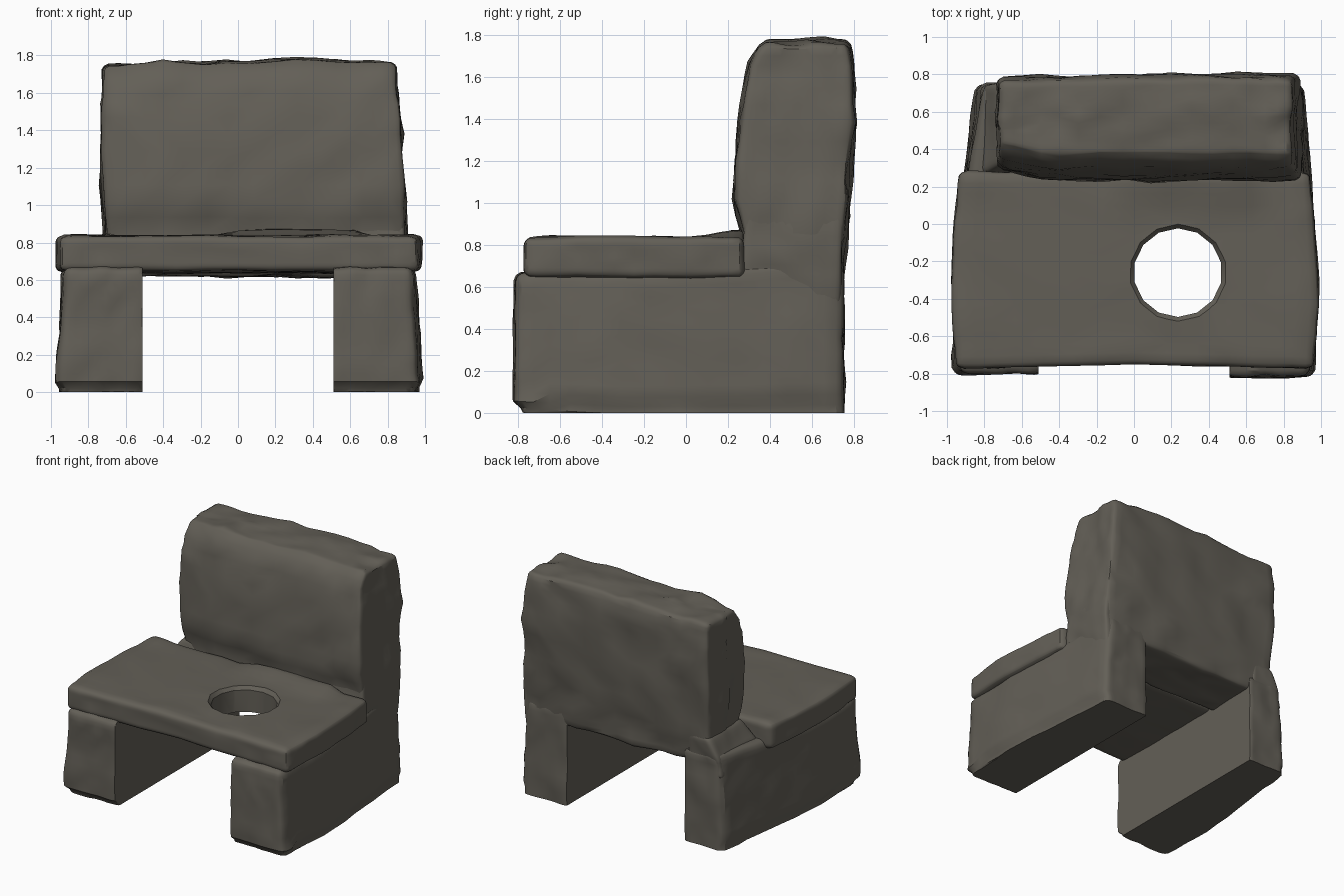
import bpy, bmesh, math
from mathutils import Vector, noise

default = bpy.data.objects.get("Cube")
if default:
    bpy.data.objects.remove(default)

# Single weathered stone colour
stone = bpy.data.materials.new("grey_brown_stone")
stone.use_nodes = True
colour = (0.125, 0.115, 0.095, 1)
stone.diffuse_color = colour
bsdf = stone.node_tree.nodes["Principled BSDF"]
bsdf.inputs["Base Color"].default_value = colour
bsdf.inputs["Roughness"].default_value = 0.9


def ring_at(rings, t):
    """Blend the ring sizes at position t along the block."""
    for a, b in zip(rings, rings[1:]):
        if t <= b[0]:
            f = (t - a[0]) / (b[0] - a[0])
            return [p + (q - p) * f for p, q in zip(a[1:], b[1:])]
    return rings[-1][1:]


def rough_block(name, axis, rings, radius=0.05, rough=0.013, cuts=15):
    """Loft rings (position, low u, high u, low v, high v) into a worn stone block."""
    others = [i for i in range(3) if i != axis]
    bm = bmesh.new()
    bmesh.ops.create_cube(bm, size=2)
    bmesh.ops.subdivide_edges(bm, edges=bm.edges[:], cuts=cuts, use_grid_fill=True)
    start, end = rings[0][0], rings[-1][0]
    for v in bm.verts:
        # crowd the grid towards the edges so that they can be rounded
        c = [0.75 * math.sin(k * math.pi / 2) + 0.25 * k for k in v.co]
        t = start + (end - start) * (c[axis] + 1) / 2
        u0, u1, v0, v1 = ring_at(rings, t)
        low, high = Vector(), Vector()
        low[axis], high[axis] = start, end
        low[others[0]], high[others[0]] = u0, u1
        low[others[1]], high[others[1]] = v0, v1
        p = Vector([lo + (hi - lo) * (k + 1) / 2 for lo, hi, k in zip(low, high, c)])
        core = Vector([min(max(k, lo + radius), hi - radius) for k, lo, hi in zip(p, low, high)])
        d = p - core
        if d.length > radius:
            p = core + d.normalized() * radius
        v.co = p
    bm.normal_update()
    # chipped, lumpy surface: broad swells, small lumps and hewn dents
    for v in bm.verts:
        dent = abs(noise.noise(v.co * 5 + Vector((7, 3, 1))))
        lump = noise.noise(v.co * 4) + 0.5 * noise.noise(v.co * 9) + 0.8 * (0.2 - dent)
        v.co += v.normal * lump * rough
        v.co.z = max(v.co.z, 0)
    # hewn triangles give the surface its broken planes
    bmesh.ops.recalc_face_normals(bm, faces=bm.faces[:])
    bmesh.ops.triangulate(bm, faces=bm.faces[:])
    mesh = bpy.data.meshes.new(name)
    bm.to_mesh(mesh)
    bm.free()
    mesh.materials.append(stone)
    obj = bpy.data.objects.new(name, mesh)
    bpy.context.collection.objects.link(obj)
    return obj


def cut_round(target, x, y, z, r_low, r_high, depth):
    """Cut a round, optionally flared, hole."""
    bpy.ops.mesh.primitive_cone_add(vertices=14, radius1=r_low, radius2=r_high,
                                    depth=depth, location=(x, y, z))
    cutter = bpy.context.object
    cutter.hide_render = True
    mod = target.modifiers.new("hole", 'BOOLEAN')
    mod.object, mod.solver = cutter, 'EXACT'
    bpy.context.view_layer.objects.active = target
    bpy.ops.object.modifier_apply(modifier=mod.name)
    bpy.data.objects.remove(cutter)


# Side legs, lofted from front to back: y, then x range and z range
right_leg = rough_block("right_leg", 1, [
    (-0.80, -0.96, -0.48, -0.02, 0.67), (-0.3, -0.97, -0.48, -0.05, 0.67),
    (0.25, -0.91, -0.48, -0.05, 0.70), (0.75, -0.84, -0.48, -0.05, 0.74)])
left_leg = rough_block("left_leg", 1, [
    (-0.82, 0.48, 0.96, -0.02, 0.67), (-0.3, 0.48, 0.98, -0.05, 0.67),
    (0.25, 0.48, 0.94, -0.05, 0.70), (0.75, 0.48, 0.90, -0.05, 0.76)])
# Outer sides lean inwards as they rise, feet are worn, inner sides are sawn flat
for leg in (right_leg, left_leg):
    for v in leg.data.vertices:
        if abs(v.co.x) > 0.7:
            v.co.x *= 1.015 - 0.065 * v.co.z
            if v.co.z < 0.05:
                v.co.x *= 0.975
        if v.co.y < -0.7 and v.co.z < 0.05:
            v.co.y += 0.035
        v.co.x = math.copysign(max(abs(v.co.x), 0.51), v.co.x)

# Seat slab with a round hole
seat = rough_block("seat", 1, [
    (-0.775, -0.95, 0.96, 0.645, 0.835), (-0.4, -0.98, 0.985, 0.64, 0.84),
    (0, -0.965, 0.965, 0.64, 0.84), (0.28, -0.93, 0.94, 0.64, 0.84)], 0.04, 0.01)
for v in seat.data.vertices:
    # middle of the front edge is worn back, top rises towards the backrest
    if v.co.y < -0.6:
        v.co.y += 0.025 * (1 - abs(v.co.x))
    if v.co.z > 0.8 and 0 < v.co.x < 0.7:
        v.co.z += 0.15 * max(v.co.y - 0.05, 0)
cut_round(seat, 0.235, -0.26, 0.75, 0.237, 0.237, 0.6)
cut_round(seat, 0.235, -0.26, 0.83, 0.22, 0.285, 0.08)

# Backrest, lofted upwards: z, then x range and y range
backrest = rough_block("backrest", 2, [
    (0.62, -0.74, 0.88, 0.28, 0.75), (0.84, -0.71, 0.895, 0.27, 0.765),
    (1.0, -0.72, 0.90, 0.23, 0.785), (1.25, -0.74, 0.885, 0.24, 0.80),
    (1.5, -0.73, 0.87, 0.265, 0.805), (1.68, -0.725, 0.85, 0.30, 0.80),
    (1.78, -0.72, 0.845, 0.36, 0.785)], 0.035, 0.02, 17)
for v in backrest.data.vertices:
    # right end of the front is worn away, rear bows, top sags at both ends
    if v.co.y < 0.5 and v.co.x < -0.45:
        v.co.y += 0.2 * (-0.45 - v.co.x)
    if v.co.y > 0.6:
        v.co.y -= 0.02 * abs(v.co.x - 0.35)
    if v.co.z > 1.6:
        v.co.z -= 0.035 * abs(v.co.x - 0.25)

# Rear shoulders flaring from the backrest down into the legs
right_shoulder = rough_block("right_shoulder", 2, [
    (0.55, -0.83, -0.53, 0.26, 0.74), (0.7, -0.81, -0.53, 0.27, 0.745),
    (0.86, -0.71, -0.53, 0.32, 0.75)], 0.03)
left_shoulder = rough_block("left_shoulder", 2, [
    (0.5, 0.53, 0.88, 0.26, 0.735), (0.75, 0.53, 0.905, 0.26, 0.745),
    (1.0, 0.53, 0.89, 0.28, 0.755)], 0.03)

# Soft shading with crisp chipped edges
for obj in (right_leg, left_leg, seat, backrest, right_shoulder, left_shoulder):
    bpy.ops.object.select_all(action='DESELECT')
    obj.select_set(True)
    bpy.context.view_layer.objects.active = obj
    bpy.ops.object.shade_smooth_by_angle(angle=math.radians(32))
